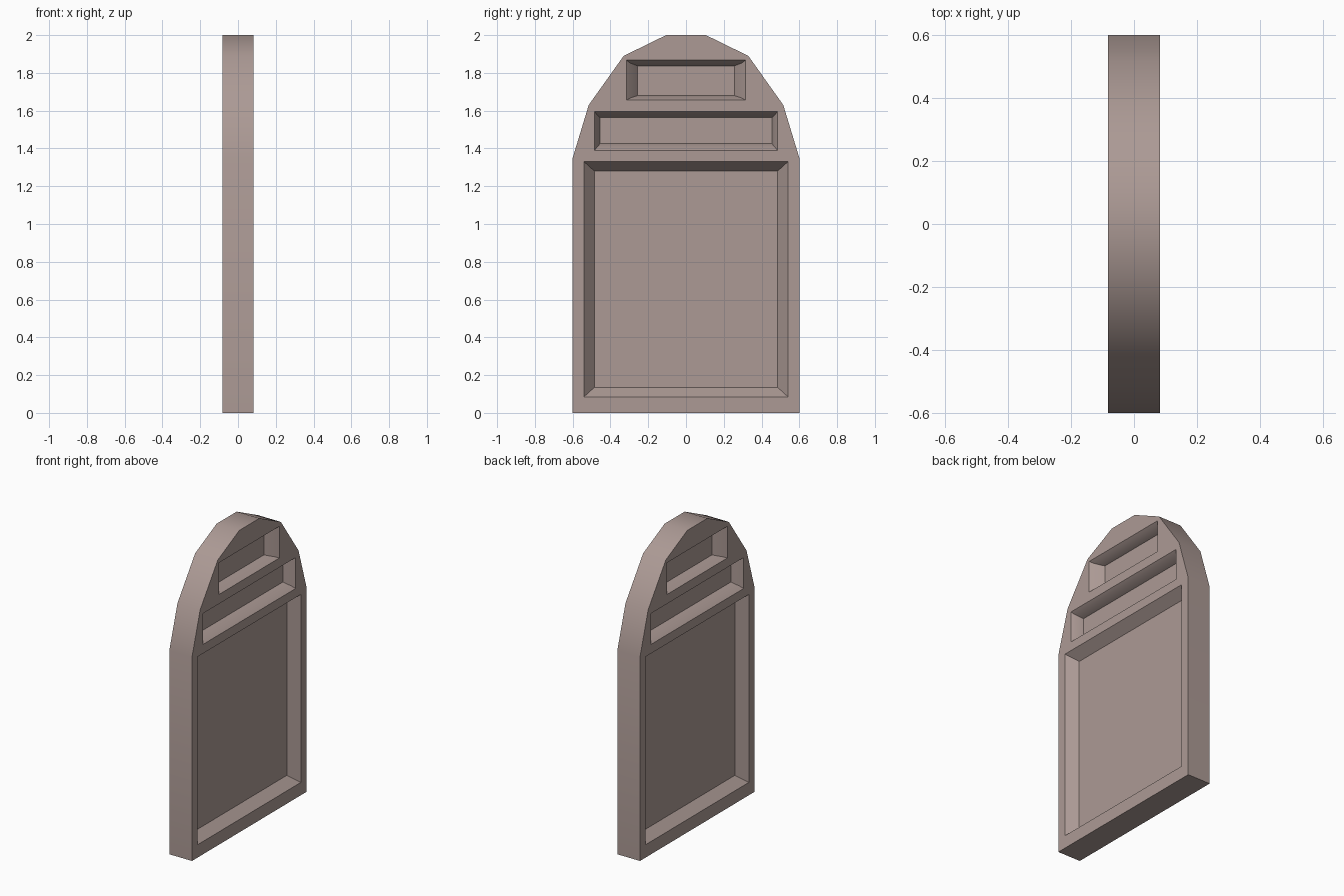
import bpy, bmesh, math

if "Cube" in bpy.data.objects:
    bpy.data.objects.remove(bpy.data.objects["Cube"])

HALF = 0.083  # half thickness of the slab

# right half of the arched outline (y, z), mirrored below
right = [(0.6, 0), (0.6, 1.35), (0.515, 1.63), (0.33, 1.89), (0.105, 2.0)]
outline = right + [(-y, z) for y, z in reversed(right)]

# each recess: rings of (half width, bottom, top, depth)
recesses = [
    [(0.54, 0.085, 1.33, 0), (0.485, 0.135, 1.28, 0.065)],
    [(0.485, 1.39, 1.595, 0), (0.472, 1.405, 1.58, 0.02), (0.455, 1.425, 1.563, 0.073)],
    [(0.315, 1.657, 1.867, 0), (0.295, 1.667, 1.852, 0.02), (0.257, 1.68, 1.837, 0.073)],
]

bm = bmesh.new()


def ring(points, x):
    return [bm.verts.new((x, y, z)) for y, z in points]


def rect(w, lo, hi):
    return [(-w, lo), (w, lo), (w, hi), (-w, hi)]


def bridge(a, b):
    for i in range(len(a)):
        j = (i + 1) % len(a)
        bm.faces.new((a[i], a[j], b[j], b[i]))


def loop_edges(loop):
    return [bm.edges.new((loop[i], loop[(i + 1) % len(loop)])) for i in range(len(loop))]


# both broad sides, with recessed panels
rims = []
for side in (-1, 1):
    rim = ring(outline, side * HALF)
    rims.append(rim)
    edges = loop_edges(rim)
    for levels in recesses:
        loops = [ring(rect(w, lo, hi), side * (HALF - d)) for w, lo, hi, d in levels]
        edges += loop_edges(loops[0])
        for a, b in zip(loops, loops[1:]):
            bridge(a, b)
        bm.faces.new(loops[-1])
    bmesh.ops.triangle_fill(bm, edges=edges, use_beauty=True, normal=(side, 0, 0))

# edge band around the slab
bridge(rims[0], rims[1])
bmesh.ops.recalc_face_normals(bm, faces=bm.faces[:])

mesh = bpy.data.meshes.new("arched_panel")
bm.to_mesh(mesh)
bm.free()
slab = bpy.data.objects.new("arched_panel", mesh)
bpy.context.collection.objects.link(slab)

stone = bpy.data.materials.new("warm grey stone")
stone.diffuse_color = (0.413, 0.323, 0.300, 1)
stone.use_nodes = True
stone.node_tree.nodes["Principled BSDF"].inputs["Base Color"].default_value = stone.diffuse_color
mesh.materials.append(stone)

# smooth arch, crisp corners
bpy.context.view_layer.objects.active = slab
slab.select_set(True)
bpy.ops.object.shade_smooth_by_angle(angle=math.radians(30))
